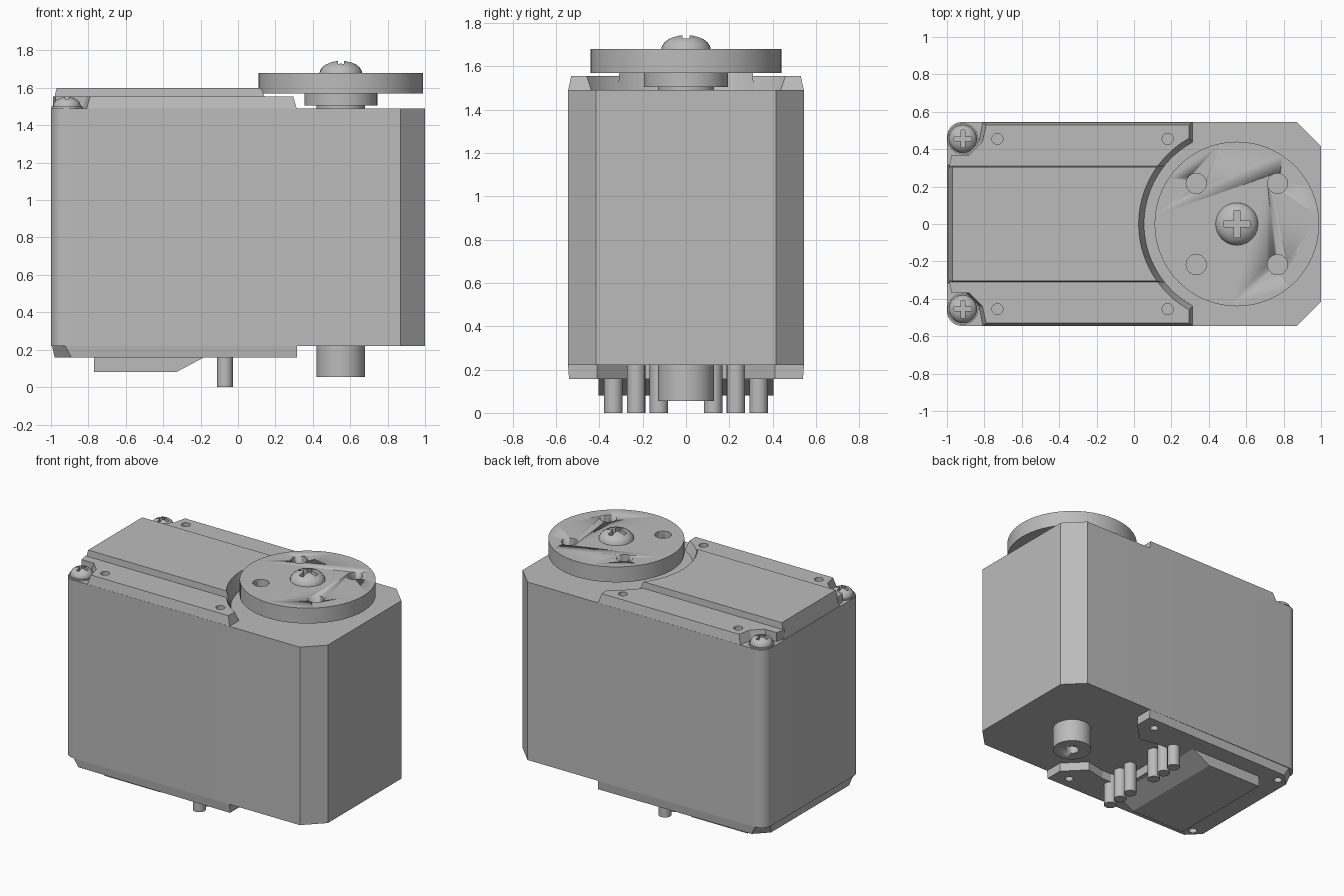
import bpy, bmesh, math

cube = bpy.data.objects.get("Cube")
if cube:
    bpy.data.objects.remove(cube, do_unlink=True)

grey = bpy.data.materials.new("case grey")
grey.use_nodes = True
grey.diffuse_color = (0.5, 0.5, 0.5, 1)
grey.node_tree.nodes["Principled BSDF"].inputs["Base Color"].default_value = (0.5, 0.5, 0.5, 1)

HORN_X = 0.55


def loft(name, low, z0, high, z1):
    """Solid between two outlines with the same number of points."""
    bm = bmesh.new()
    a = [bm.verts.new((x, y, z0)) for x, y in low]
    b = [bm.verts.new((x, y, z1)) for x, y in high]
    bm.faces.new(a)
    bm.faces.new(b)
    for i in range(len(a)):
        j = (i + 1) % len(a)
        bm.faces.new((a[i], a[j], b[j], b[i]))
    bmesh.ops.recalc_face_normals(bm, faces=bm.faces)
    mesh = bpy.data.meshes.new(name)
    bm.to_mesh(mesh)
    bm.free()
    mesh.materials.append(grey)
    obj = bpy.data.objects.new(name, mesh)
    bpy.context.collection.objects.link(obj)
    return obj


def arc(cx, cy, r, start, end, n):
    steps = [math.radians(start + (end - start) * i / n) for i in range(n + 1)]
    return [(cx + r * math.cos(t), cy + r * math.sin(t)) for t in steps]


def ring(cx, cy, r, n=48):
    return arc(cx, cy, r, 0, 360, n)[:-1]


def mirror(half):
    """Complete an outline across y = 0."""
    return half + [(x, -y) for x, y in reversed(half) if abs(y) > 1e-6]


def smooth(obj):
    bpy.ops.object.select_all(action='DESELECT')
    obj.select_set(True)
    bpy.context.view_layer.objects.active = obj
    bpy.ops.object.shade_smooth_by_angle(angle=math.radians(30))


def cylinder(name, x, y, r, z0, z1, n=48):
    obj = loft(name, ring(x, y, r, n), z0, ring(x, y, r, n), z1)
    smooth(obj)
    return obj


def box(name, x, y, sx, sy, z0, z1):
    pts = [(x - sx, y - sy), (x + sx, y - sy), (x + sx, y + sy), (x - sx, y + sy)]
    return loft(name, pts, z0, pts, z1)


def cut(obj, *cutters):
    bpy.context.view_layer.objects.active = obj
    for c in cutters:
        mod = obj.modifiers.new("cut", 'BOOLEAN')
        mod.operation = 'DIFFERENCE'
        mod.solver = 'EXACT'
        mod.object = c
        bpy.ops.object.modifier_apply(modifier=mod.name)
        bpy.data.objects.remove(c, do_unlink=True)


def screw(name, x, y, r, z, height):
    """Domed head with a cross recess."""
    bm = bmesh.new()
    bmesh.ops.create_uvsphere(bm, u_segments=24, v_segments=12, radius=1)
    bmesh.ops.bisect_plane(bm, geom=bm.verts[:] + bm.edges[:] + bm.faces[:],
                           plane_co=(0, 0, 0), plane_no=(0, 0, -1), clear_outer=True)
    bmesh.ops.holes_fill(bm, edges=[e for e in bm.edges if e.is_boundary])
    for v in bm.verts:
        v.co = (x + v.co.x * r, y + v.co.y * r, z + v.co.z * height)
    mesh = bpy.data.meshes.new(name)
    bm.to_mesh(mesh)
    bm.free()
    mesh.materials.append(grey)
    obj = bpy.data.objects.new(name, mesh)
    bpy.context.collection.objects.link(obj)
    smooth(obj)
    floor = z + height * 0.45
    cut(obj, box("slot", x, y, r * 0.62, r * 0.14, floor, z + 1),
        box("slot", x, y, r * 0.14, r * 0.62, floor, z + 1))


# Main case: rounded back corners, chamfered output corners
case_half = arc(-0.92, 0.465, 0.08, 180, 90, 8) + [(0.87, 0.545), (1.0, 0.415)]
case = loft("case", mirror(case_half), 0.22, mirror(case_half), 1.49)
smooth(case)


# Raised lid panel, hollowed round the horn
def lid_outline(back, width, r):
    span = math.degrees(math.asin(width / r))
    return [(back, -width), (back, width)][::-1] + [
        p for p in arc(HORN_X, 0, r, 180 + span, 180 - span, 24)]


loft("lid_panel", lid_outline(-0.995, 0.315, 0.495), 1.485,
     lid_outline(-0.97, 0.305, 0.525), 1.60)


# Lower lid rails with screw pockets at the back corners
def rail_outline(side, back, outer, tip, r):
    a0 = 180 - math.degrees(math.acos((HORN_X - tip) / r))
    a1 = 180 - math.degrees(math.asin(0.3 / r))
    pts = [(-0.99, 0.3), (-0.975, 0.37), (back - 0.07, 0.37), (back, 0.44),
           (back + 0.02, outer), (tip, outer)] + arc(HORN_X, 0, r, a0, a1, 10)
    return [(x, y * side) for x, y in pts]


for side, label in ((1, "left"), (-1, "right")):
    rail = loft("lid_rail_" + label, rail_outline(side, -0.83, 0.545, 0.315, 0.495), 1.485,
                rail_outline(side, -0.81, 0.53, 0.295, 0.525), 1.555)
    cut(rail, *[cylinder("hole", x, side * 0.455, 0.03, 1.51, 1.7, 16) for x in (-0.73, 0.18)])
    cylinder("screw_seat_" + label, -0.915, side * 0.455, 0.083, 1.48, 1.50, 32)
    screw("lid_screw_" + label, -0.915, side * 0.455, 0.075, 1.50, 0.052)

# Output shaft, hub and round horn
cylinder("output_shaft", HORN_X, 0, 0.13, 1.48, 1.51)
cylinder("horn_hub", HORN_X, 0, 0.195, 1.505, 1.575)
horn = cylinder("horn_disc", HORN_X, 0, 0.44, 1.57, 1.68, 64)
cut(horn, *[cylinder("hole", HORN_X + sx * 0.217, sy * 0.217, 0.054, 1.5, 1.8, 24)
            for sx in (-1, 1) for sy in (-1, 1)])
screw("horn_screw", HORN_X, 0, 0.115, 1.675, 0.07)

# Bottom cover with an open bay for the pins
bay = [(0.175, 0.27), (0.03, 0.3), (-0.15, 0.3)]
cover_low = [(-0.98, 0.44), (-0.89, 0.53), (0.315, 0.54), (0.315, 0.41)] + bay
cover_high = [(-0.995, 0.47), (-0.925, 0.54), (0.315, 0.545), (0.315, 0.41)] + bay
cover = loft("bottom_cover", mirror(cover_low), 0.157, mirror(cover_high), 0.225)
cut(cover, *[cylinder("hole", x, s * 0.45, 0.028, 0.1, 0.2, 16)
             for x in (-0.9, 0.2) for s in (-1, 1)])

# Sloped block under the cover
block_low = [(-0.77, -0.405), (-0.33, -0.405), (-0.33, 0.405), (-0.77, 0.405)]
block_high = [(-0.77, -0.405), (-0.18, -0.405), (-0.18, 0.405), (-0.77, 0.405)]
loft("connector_block", block_low, 0.08, block_high, 0.16)

# Contact pins in two groups of three
for i, y in enumerate((-0.335, -0.23, -0.125, 0.125, 0.23, 0.335)):
    cylinder("pin_%d" % (i + 1), -0.07, y, 0.043, 0, 0.225, 16)

# Hollow pivot boss opposite the horn
boss = cylinder("pivot_boss", HORN_X, 0, 0.13, 0.055, 0.225)
cut(boss, cylinder("hole", HORN_X, 0, 0.045, 0, 0.17, 24))
